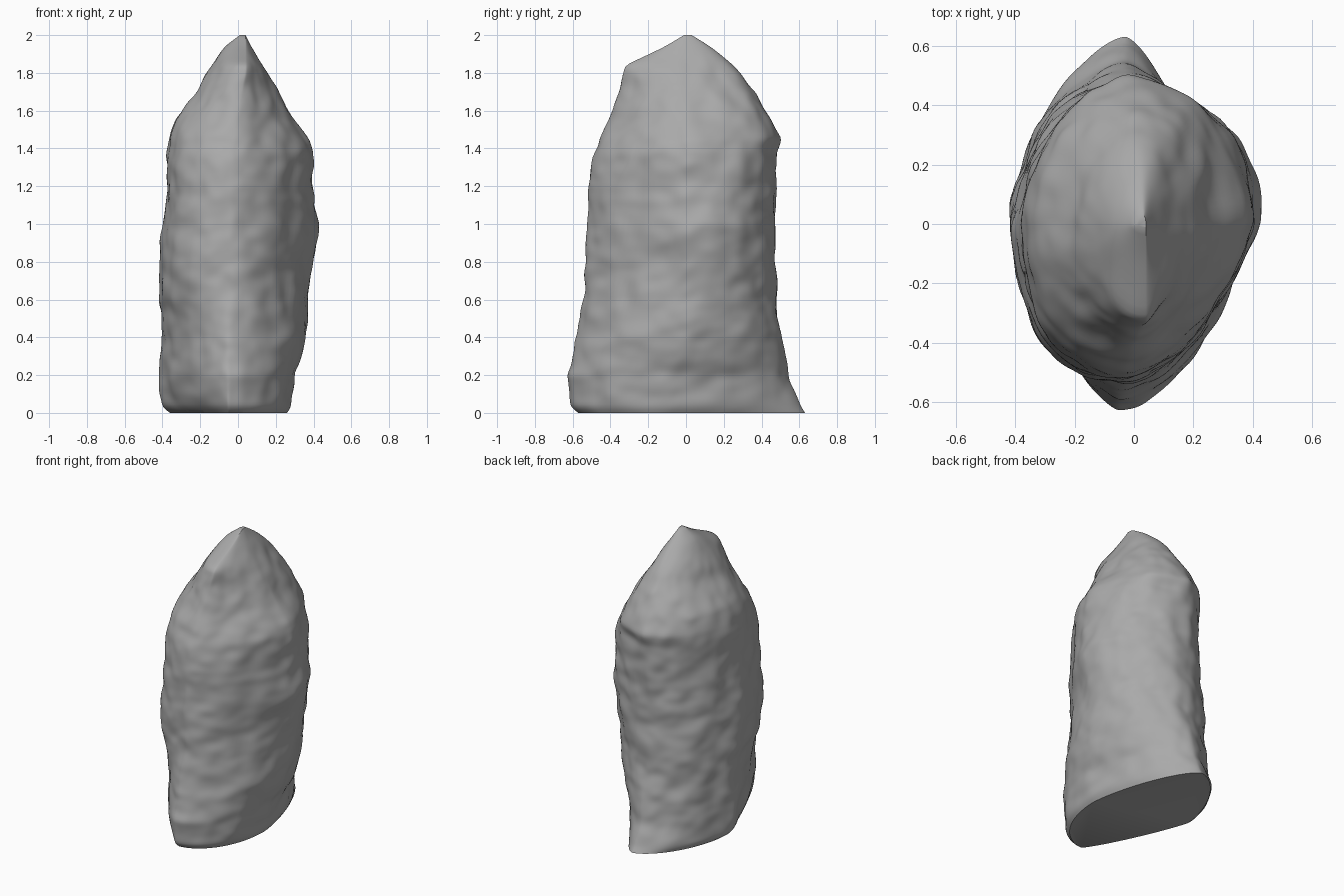
import bpy, bmesh, math
from mathutils import Vector, noise

cube = bpy.data.objects.get("Cube")
if cube:
    bpy.data.objects.remove(cube, do_unlink=True)

# Stone material
stone = bpy.data.materials.new("grey stone")
stone.use_nodes = True
colour = (0.4, 0.4, 0.4, 1)
stone.diffuse_color = colour
bsdf = stone.node_tree.nodes["Principled BSDF"]
bsdf.inputs["Base Color"].default_value = colour
bsdf.inputs["Roughness"].default_value = 0.9

# Silhouette profile: height, left reach, right reach, front reach, back reach
PROFILE = [
    (0, -.36, .26, -.57, .63),
    (.03, -.4, .28, -.61, .61),
    (.2, -.41, .31, -.63, .54),
    (.4, -.4, .37, -.57, .51),
    (.6, -.42, .37, -.55, .48),
    (1, -.39, .42, -.52, .47),
    (1.2, -.38, .4, -.53, .47),
    (1.38, -.38, .39, -.49, .48),
    (1.45, -.37, .36, -.46, .5),
    (1.55, -.34, .29, -.41, .45),
    (1.7, -.22, .21, -.36, .37),
    (1.84, -.14, .13, -.32, .25),
    (1.94, -.07, .07, -.11, .13),
    (2, .01, .04, -.01, .03),
]
RINGS, SIDES = 130, 128


def reach_at(z):
    for low, high in zip(PROFILE, PROFILE[1:]):
        if z <= high[0]:
            t = (z - low[0]) / (high[0] - low[0])
            return [a + (b - a) * t for a, b in zip(low[1:], high[1:])]
    return PROFILE[-1][1:]


def roundness(c, s, foot):
    """Each quarter is chipped to its own flatness, changing at the foot."""
    if s < 0:
        return 1.55 + .25 * foot if c > 0 else 2 - .85 * foot
    return 2.1 - .6 * foot if c > 0 else 1.85 - .3 * foot


def surface_point(z, angle):
    left, right, front, back = reach_at(z)
    c, s = math.cos(angle), math.sin(angle)
    foot = max(0, 1 - z / .8)
    # Front and back ridge lines drift towards the peak
    rise = max(0, z - 1) ** 2
    ridge = min(.04, -.05 + .14 * rise) if s < 0 else -.03 + .06 * rise
    power = 2 / roundness(c, s, foot)
    x = ridge + ((right if c > 0 else left) - ridge) * abs(c) ** power
    y = (back if s > 0 else -front) * math.copysign(abs(s) ** power, s)
    # The two sides are staggered front to back, the foot the other way
    y += (.03 * min(1, 2 - z) - .12 * foot) * c * abs(c)
    # Weathered dents, fading out at the foot and the tip
    fade = min(1, z / .1, (2 - z) / .25)
    p = Vector((x, y, z))
    dent = noise.noise(Vector((x, y, z * .7)) * 4) * .018
    dent += noise.noise(p * 9) * .016 + noise.noise(p * 18) * .006
    normal = Vector((x / .16, y / .3, 0))
    if normal.length > 0:
        p += normal.normalized() * dent * fade
    return p


# Standing stone, lofted ring by ring
bm = bmesh.new()
rings = []
for i in range(RINGS + 1):
    z = 2 * i / RINGS
    rings.append([bm.verts.new(surface_point(z, math.tau * j / SIDES))
                  for j in range(SIDES)])
for lower, upper in zip(rings, rings[1:]):
    for j in range(SIDES):
        k = (j + 1) % SIDES
        bm.faces.new((lower[j], lower[k], upper[k], upper[j]))
bm.faces.new(rings[0][::-1])
bm.faces.new(rings[-1])

# Soften the joins between profile bands, keeping the foot flat
for _ in range(3):
    bmesh.ops.smooth_vert(bm, verts=[v for r in rings[2:-1] for v in r],
                          factor=.5, use_axis_x=True, use_axis_y=True)
bmesh.ops.recalc_face_normals(bm, faces=bm.faces)

mesh = bpy.data.meshes.new("standing_stone")
bm.to_mesh(mesh)
bm.free()
mesh.materials.append(stone)
rock = bpy.data.objects.new("standing_stone", mesh)
bpy.context.collection.objects.link(rock)
bpy.context.view_layer.objects.active = rock
rock.select_set(True)
bpy.ops.object.shade_smooth_by_angle(angle=math.radians(40))
